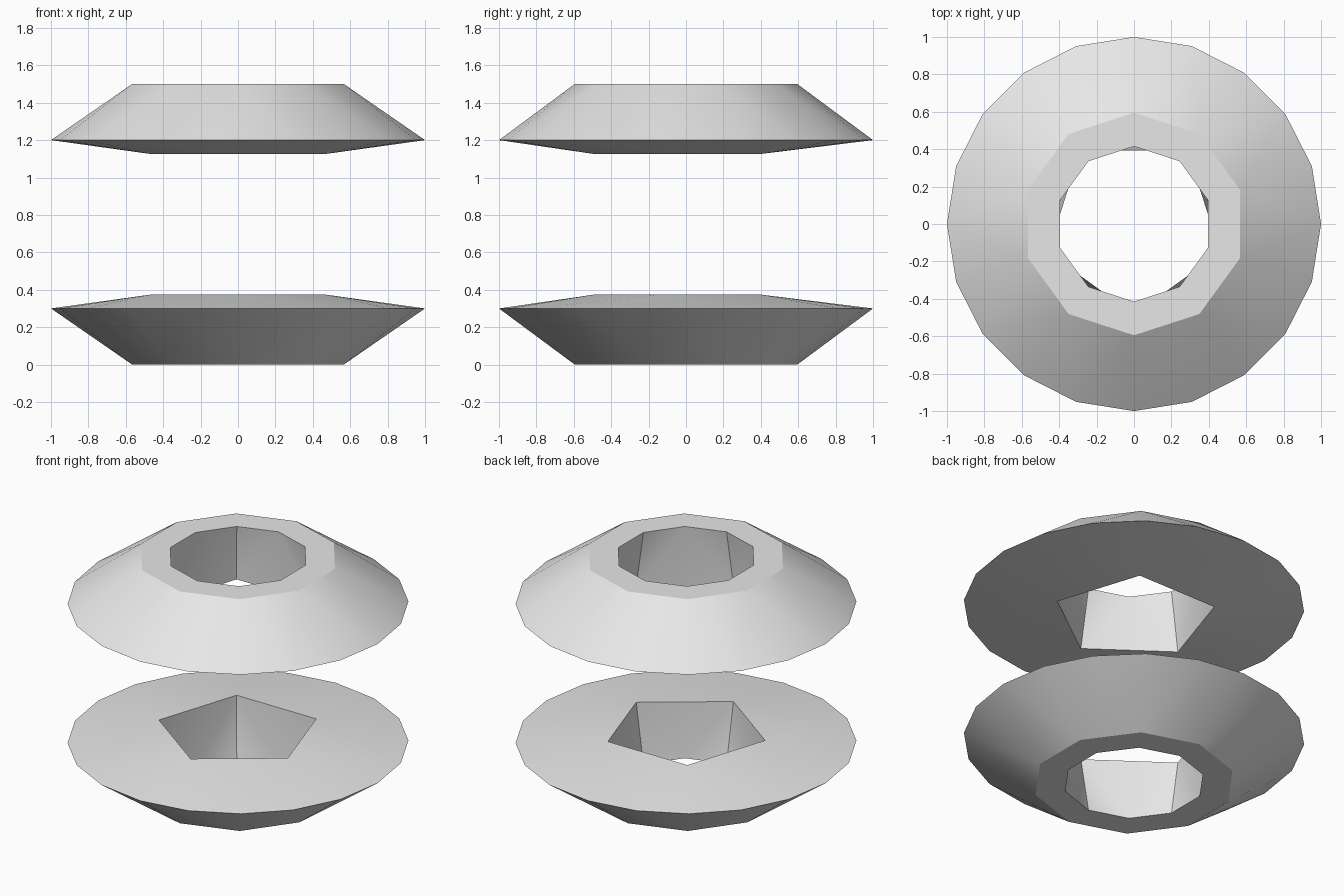
import bpy
import bmesh
from math import cos, sin, tau, pi, radians

cube = bpy.data.objects.get("Cube")
if cube:
    bpy.data.objects.remove(cube, do_unlink=True)

HEIGHT = 1.5

# Plain grey material
grey = bpy.data.materials.new("light grey")
grey.use_nodes = True
grey.diffuse_color = (0.8, 0.8, 0.8, 1)
grey.node_tree.nodes["Principled BSDF"].inputs["Base Color"].default_value = (0.8, 0.8, 0.8, 1)


def polygon(bm, sides, radius, z):
    """Regular polygon of vertices with its first corner facing the front."""
    return [bm.verts.new((radius * cos(tau * i / sides - pi / 2),
                          radius * sin(tau * i / sides - pi / 2), z))
            for i in range(sides)]


def bridge(bm, coarse, fine):
    """Join two aligned polygons, the fine one having an even multiple of corners."""
    n, m = len(coarse), len(fine) // len(coarse)
    for k in range(n):
        a, b = coarse[k], coarse[(k + 1) % n]
        span = [fine[(m * k + j) % len(fine)] for j in range(m + 1)]
        for j in range(m):
            bm.faces.new((a if j < m // 2 else b, span[j], span[j + 1]))
        bm.faces.new((a, span[m // 2], b))


def make_ring(name, flipped):
    bm = bmesh.new()
    rim = polygon(bm, 20, 1.0, 1.2)
    collar = polygon(bm, 10, 0.595, HEIGHT)
    round_hole = polygon(bm, 10, 0.415, HEIGHT)
    five_sided_hole = polygon(bm, 5, 0.485, 1.125)

    bridge(bm, collar, rim)                  # sloped cone
    bridge(bm, five_sided_hole, rim)         # shallow inner side
    bridge(bm, five_sided_hole, round_hole)  # wall of the hole
    for i in range(10):                      # flat collar
        j = (i + 1) % 10
        bm.faces.new((collar[i], collar[j], round_hole[j], round_hole[i]))

    if flipped:
        for v in bm.verts:
            v.co.z = HEIGHT - v.co.z
    bmesh.ops.recalc_face_normals(bm, faces=bm.faces[:])

    mesh = bpy.data.meshes.new(name)
    bm.to_mesh(mesh)
    bm.free()
    mesh.materials.append(grey)
    obj = bpy.data.objects.new(name, mesh)
    bpy.context.collection.objects.link(obj)
    bpy.ops.object.select_all(action='DESELECT')
    obj.select_set(True)
    bpy.context.view_layer.objects.active = obj
    bpy.ops.object.shade_smooth_by_angle(angle=radians(30))


make_ring("upper_ring", False)
make_ring("lower_ring", True)
